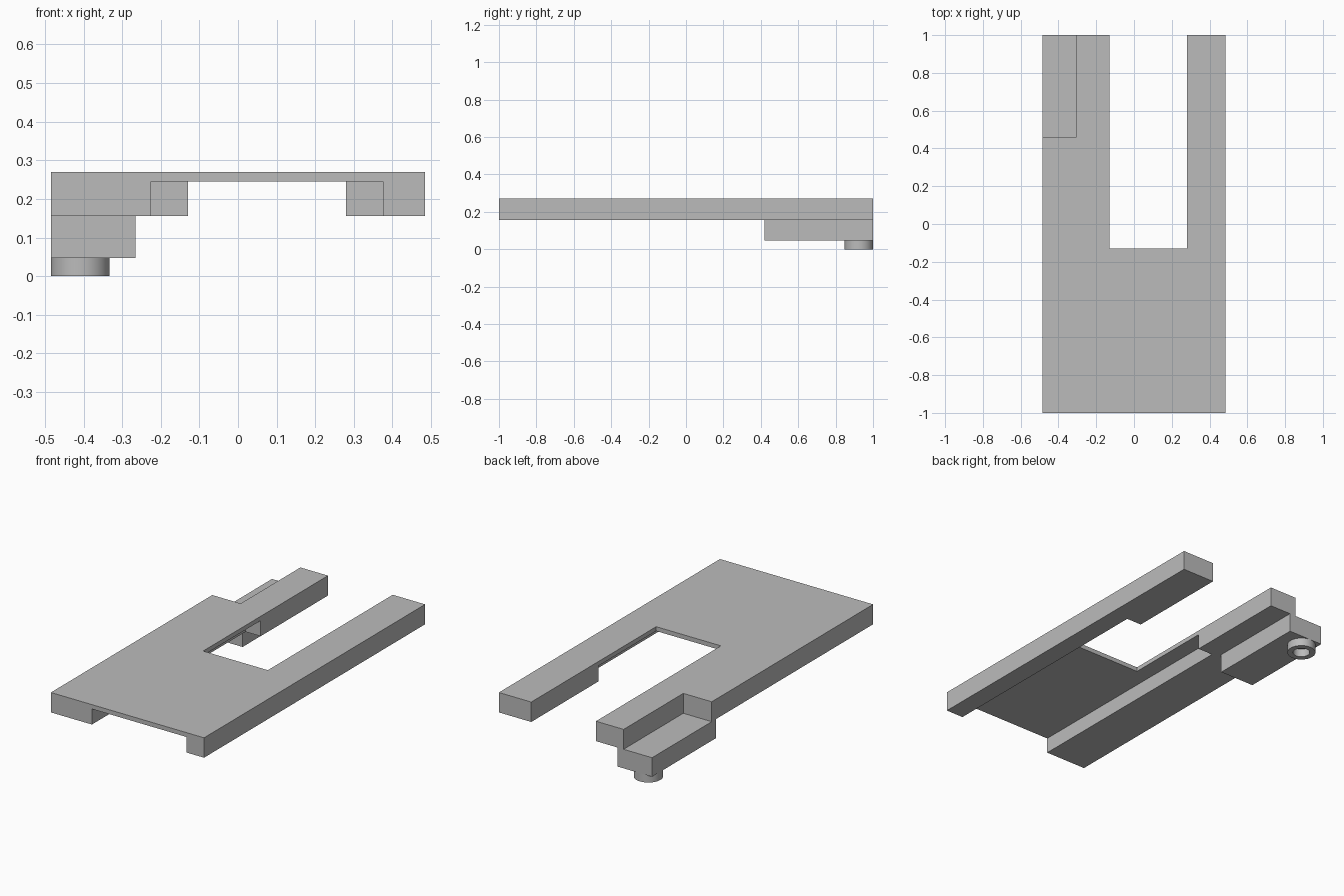
import bpy, bmesh

cube = bpy.data.objects.get("Cube")
if cube:
    bpy.data.objects.remove(cube, do_unlink=True)

grey = bpy.data.materials.new("plain grey")
grey.use_nodes = True
colour = (0.5, 0.5, 0.5, 1)
grey.diffuse_color = colour
grey.node_tree.nodes["Principled BSDF"].inputs["Base Color"].default_value = colour


def prism(name, outline, z0, z1):
    """Extrude a flat outline from z0 up to z1."""
    bm = bmesh.new()
    base = bm.faces.new([bm.verts.new((x, y, z0)) for x, y in outline])
    top = bmesh.ops.extrude_face_region(bm, geom=[base])["geom"]
    verts = [v for v in top if isinstance(v, bmesh.types.BMVert)]
    bmesh.ops.translate(bm, verts=verts, vec=(0, 0, z1 - z0))
    bmesh.ops.recalc_face_normals(bm, faces=bm.faces)
    mesh = bpy.data.meshes.new(name)
    bm.to_mesh(mesh)
    bm.free()
    mesh.materials.append(grey)
    obj = bpy.data.objects.new(name, mesh)
    bpy.context.collection.objects.link(obj)
    return obj


def box(name, x0, x1, y0, y1, z0, z1):
    return prism(name, [(x0, y0), (x1, y0), (x1, y1), (x0, y1)], z0, z1)


def cut(target, cutter):
    cutter.hide_render = True
    cutter.hide_set(True)
    cutter.display_type = 'WIRE'
    mod = target.modifiers.new(cutter.name, 'BOOLEAN')
    mod.operation = 'DIFFERENCE'
    mod.solver = 'EXACT'
    mod.object = cutter
    bpy.context.view_layer.objects.active = target
    bpy.ops.object.modifier_apply(modifier=mod.name)
    bpy.data.objects.remove(cutter, do_unlink=True)


SIDE, RIM_A, RIM_B = 0.485, -0.13, 0.28
UNDER, TOP, BLOCK_Z = 0.156, 0.27, 0.047

# Forked plate, hollowed below by a channel, with a step at one fork tip
plate = prism("forked_plate", [
    (-SIDE, -1), (SIDE, -1), (SIDE, 1), (RIM_B, 1),
    (RIM_B, -0.13), (RIM_A, -0.13), (RIM_A, 1), (-SIDE, 1)], UNDER, TOP)
cut(plate, box("channel_cutter", -0.225, 0.375, -1.2, 0.39, 0, 0.245))
cut(plate, box("step_cutter", -0.6, -0.305, 0.46, 1.2, 0, 0.4))

# Block under the stepped fork
box("lower_block", -SIDE, -0.265, 0.42, 1, BLOCK_Z, UNDER)

# Hollow round foot
bm = bmesh.new()
rings = []
for radius, z in ((0.076, BLOCK_Z), (0.076, 0), (0.045, 0), (0.045, BLOCK_Z)):
    ring = bmesh.ops.create_circle(bm, segments=48, radius=radius)["verts"]
    bmesh.ops.translate(bm, verts=ring, vec=(-0.409, 0.924, z))
    rings.append(ring)
for a, b in zip(rings, rings[1:]):
    for i in range(len(a)):
        j = (i + 1) % len(a)
        bm.faces.new((a[i], a[j], b[j], b[i]))
bmesh.ops.recalc_face_normals(bm, faces=bm.faces)
# Outer wall must face away from the centre
wall = next(f for f in bm.faces if rings[0][0] in f.verts)
centre = wall.calc_center_median()
if wall.normal.x * (centre.x + 0.409) + wall.normal.y * (centre.y - 0.924) < 0:
    bmesh.ops.reverse_faces(bm, faces=bm.faces)
mesh = bpy.data.meshes.new("round_foot")
bm.to_mesh(mesh)
bm.free()
mesh.materials.append(grey)
foot = bpy.data.objects.new("round_foot", mesh)
bpy.context.collection.objects.link(foot)
bpy.ops.object.select_all(action='DESELECT')
foot.select_set(True)
bpy.context.view_layer.objects.active = foot
bpy.ops.object.shade_smooth_by_angle()
